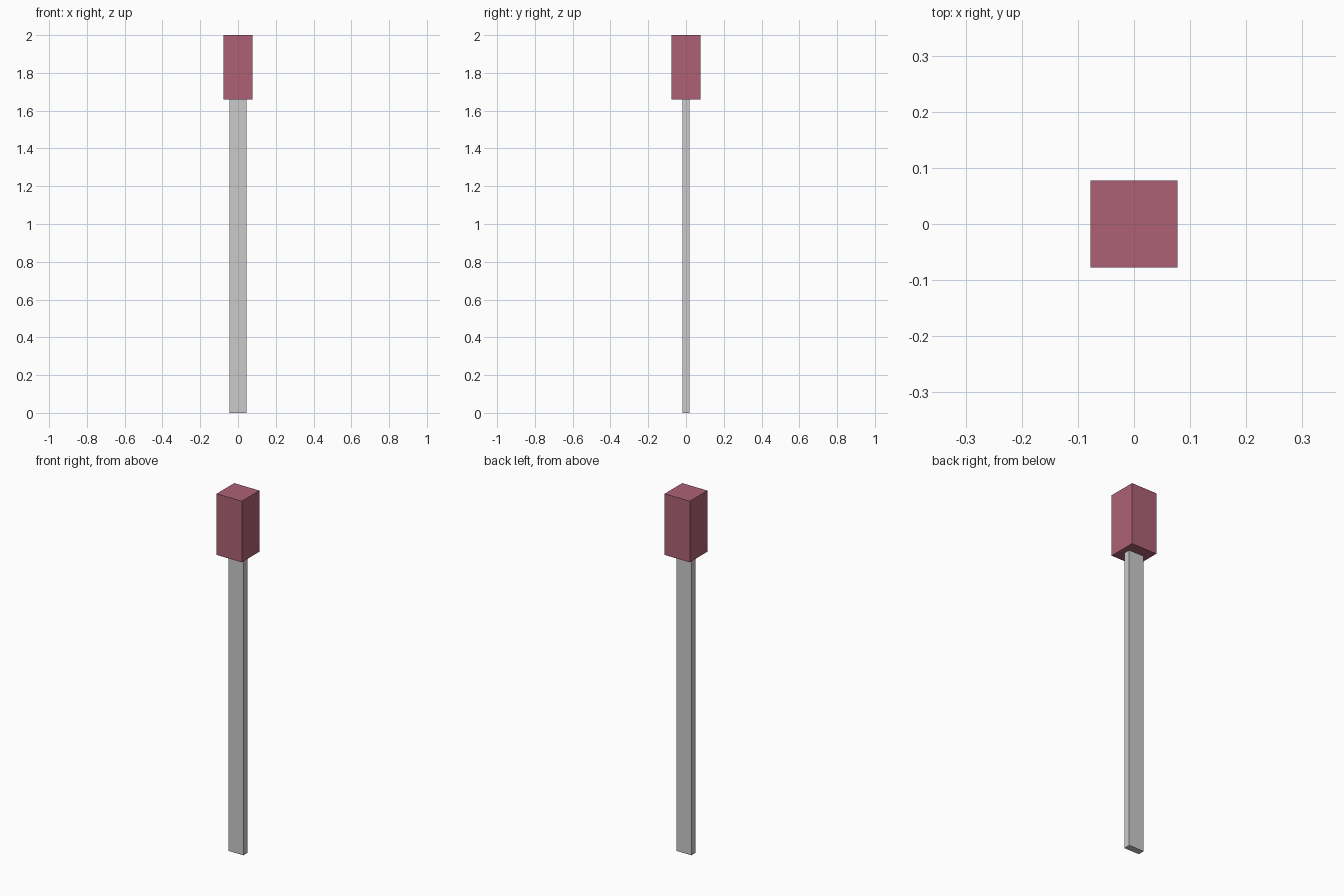
import bpy

if "Cube" in bpy.data.objects:
    bpy.data.objects.remove(bpy.data.objects["Cube"])


def box(name, sx, sy, z0, z1, color=None):
    bpy.ops.mesh.primitive_cube_add(size=1, location=(0, 0, (z0 + z1) / 2))
    ob = bpy.context.object
    ob.name = name
    ob.scale = (sx, sy, z1 - z0)
    bpy.ops.object.transform_apply(location=False, rotation=False, scale=True)
    if color:
        mat = bpy.data.materials.new(name + "_color")
        mat.diffuse_color = color
        mat.use_nodes = True
        mat.node_tree.nodes["Principled BSDF"].inputs["Base Color"].default_value = mat.diffuse_color
        ob.data.materials.append(mat)
    return ob


# Flat grey stick, set just into the head
box("stick", 0.092, 0.037, 0.0, 1.67)

# Red square-section head
box("head", 0.155, 0.155, 1.66, 2.0, (0.42, 0.12, 0.18, 1))
